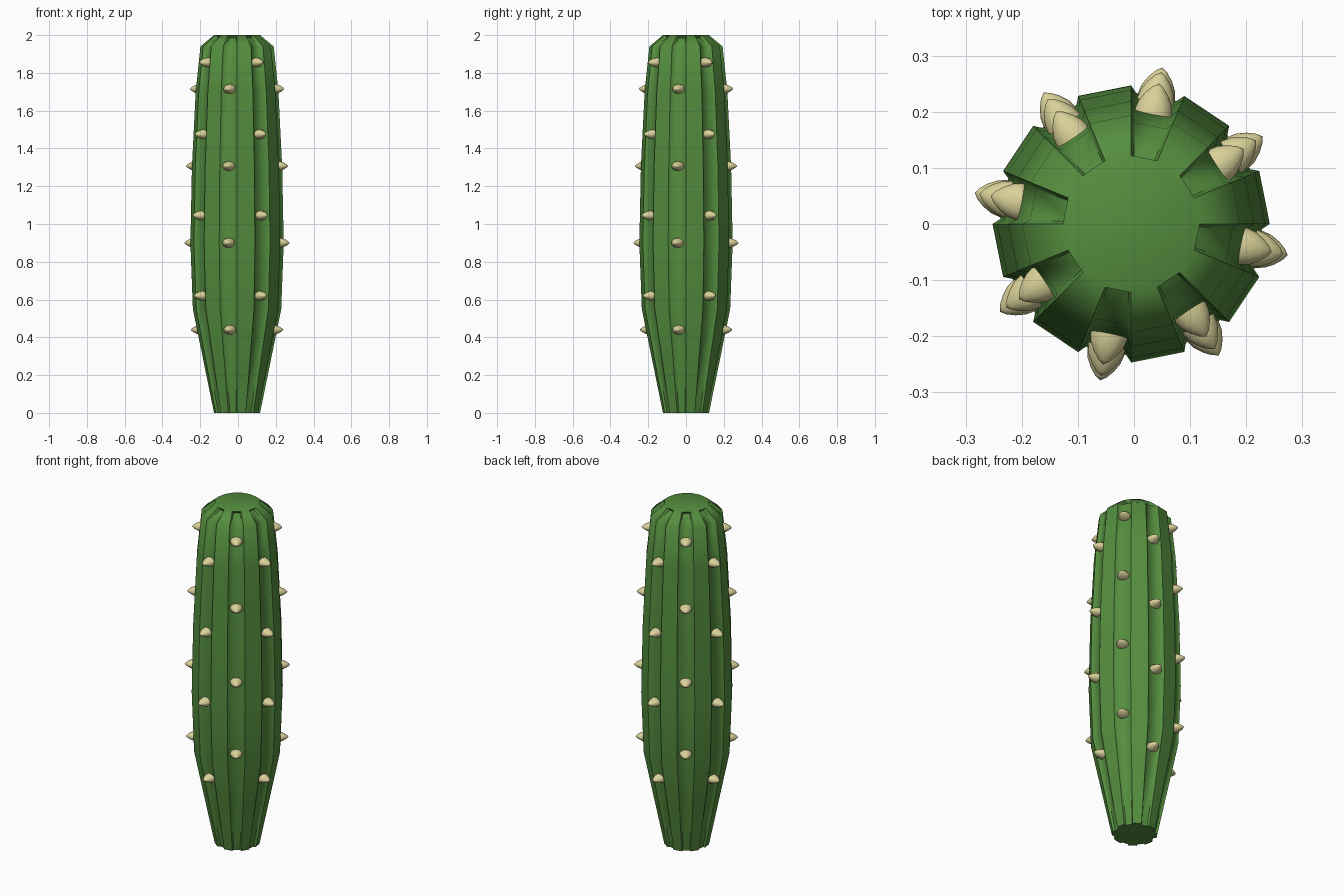
import bpy, bmesh, math

if "Cube" in bpy.data.objects:
    bpy.data.objects.remove(bpy.data.objects["Cube"])

OFFSET = -0.005          # body sits very slightly off the centre line
SIDES = 16               # alternating rib / groove facets
DEPTH = 0.012            # groove depth
PROFILE = [(0.0, 0.122), (0.27, 0.177), (0.55, 0.234), (0.9, 0.247),
           (1.3, 0.239), (1.7, 0.219), (1.94, 0.194), (2.0, 0.122)]


def material(name, color):
    m = bpy.data.materials.new(name)
    m.diffuse_color = (*color, 1)
    m.use_nodes = True
    m.node_tree.nodes["Principled BSDF"].inputs["Base Color"].default_value = m.diffuse_color
    return m


def radius_at(z):
    for (z0, r0), (z1, r1) in zip(PROFILE, PROFILE[1:]):
        if z <= z1:
            return r0 + (r1 - r0) * (z - z0) / (z1 - z0)
    return PROFILE[-1][1]


def finish(bm, name, mat, angle):
    bmesh.ops.recalc_face_normals(bm, faces=bm.faces)
    me = bpy.data.meshes.new(name)
    bm.to_mesh(me)
    bm.free()
    ob = bpy.data.objects.new(name, me)
    bpy.context.collection.objects.link(ob)
    me.materials.append(mat)
    bpy.ops.object.select_all(action='DESELECT')
    ob.select_set(True)
    bpy.context.view_layer.objects.active = ob
    bpy.ops.object.shade_smooth_by_angle(angle=math.radians(angle))
    return ob


def section(r, z, floor_z):
    """Ribbed cross-section: every odd facet has a sunken floor."""
    corner = [(r * math.cos(2 * math.pi * k / SIDES),
               r * math.sin(2 * math.pi * k / SIDES)) for k in range(SIDES)]
    pts = []
    for k in range(SIDES):
        a, b = corner[k], corner[(k + 1) % SIDES]
        pts.append((*a, z))
        if k % 2:
            s = 1 - DEPTH / r
            for t in (0.1, 0.9):
                pts.append((s * (a[0] + t * (b[0] - a[0])),
                            s * (a[1] + t * (b[1] - a[1])), floor_z))
    return pts


# Ribbed body
bm = bmesh.new()
rings = []
for z, r in PROFILE:
    floor_z = z - 0.015 if z == 2.0 else z
    rings.append([bm.verts.new((x + OFFSET, y, h)) for x, y, h in section(r, z, floor_z)])
n = len(rings[0])
for lo, hi in zip(rings, rings[1:]):
    for i in range(n):
        j = (i + 1) % n
        bm.faces.new((lo[i], lo[j], hi[j], hi[i]))
bm.faces.new(rings[0])

# Top cap, with the small end wall of each groove
top = rings[-1]
bm.faces.new([v for i, v in enumerate(top) if i % 4 < 2])
for i in range(0, n, 4):
    bm.faces.new((top[i + 1], top[i + 2], top[i + 3], top[(i + 4) % n]))
finish(bm, "cactus_body", material("cactus_green", (0.09, 0.27, 0.05)), 55)

# Spines: pointed domes on the groove floors, rows staggered
DOME = [(-0.02, 1.0), (0.0, 1.0), (0.018, 0.88), (0.034, 0.62), (0.047, 0.3)]
TIP = 0.054
ROWS = [(0.44, 0.9, 1.307, 1.715), (0.62, 1.045, 1.475, 1.855)]
bm = bmesh.new()
SEG = 12
for k in range(8):
    ang = math.radians(-11.25 + 45 * k)
    c, s = math.cos(ang), math.sin(ang)
    for z in ROWS[k % 2]:
        base = radius_at(z) * math.cos(math.pi / SIDES) - DEPTH

        def place(out, side, up):
            return bm.verts.new(((base + out) * c - side * s + OFFSET,
                                 (base + out) * s + side * c, z + up))
        loops = [[place(o, 0.034 * w * math.cos(2 * math.pi * i / SEG),
                        0.026 * w * math.sin(2 * math.pi * i / SEG))
                  for i in range(SEG)] for o, w in DOME]
        tip = place(TIP, 0, 0)
        for a, b in zip(loops, loops[1:]):
            for i in range(SEG):
                j = (i + 1) % SEG
                bm.faces.new((a[i], a[j], b[j], b[i]))
        for i in range(SEG):
            bm.faces.new((loops[-1][i], loops[-1][(i + 1) % SEG], tip))
        bm.faces.new(loops[0])
finish(bm, "spines", material("spine_cream", (0.7, 0.64, 0.32)), 50)
